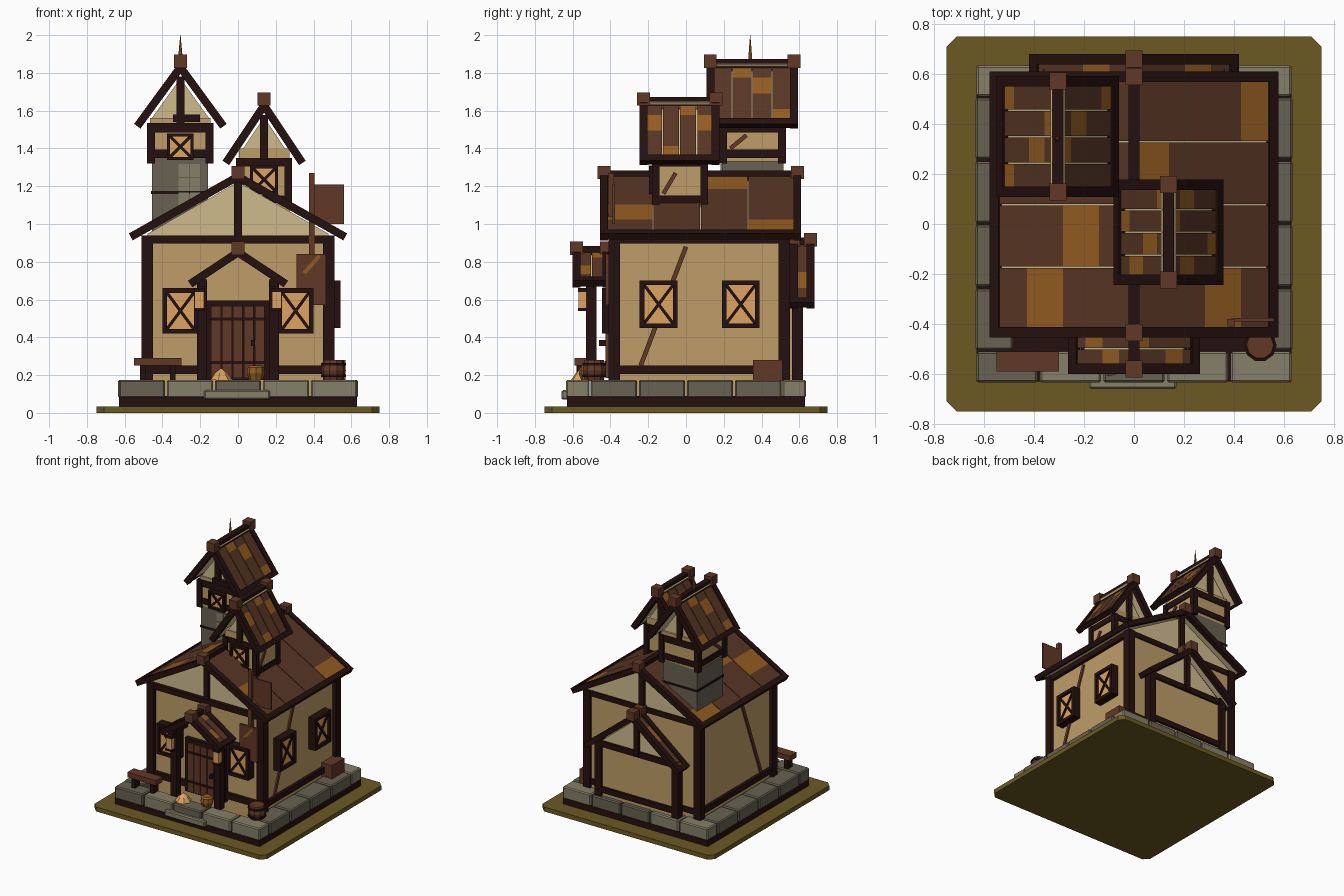
import bpy, bmesh, math, random
from mathutils import Matrix, Vector, Euler

if "Cube" in bpy.data.objects:
    bpy.data.objects.remove(bpy.data.objects["Cube"])

random.seed(4)

def lin(c):
    return tuple((v / 255 / 12.92) if v < 10 else ((v / 255 + .055) / 1.055) ** 2.4 for v in c) + (1,)

COLOURS = {"dark_timber": (36, 16, 14), "plaster": (190, 158, 103), "cream_plaster": (207, 187, 140),
           "roof_brown": (88, 54, 36), "rust_tile": (147, 92, 33), "stone": (104, 98, 82),
           "pale_stone": (134, 127, 104), "moss": (108, 90, 35), "warm_wood": (98, 56, 38),
           "amber_glow": (222, 164, 96)}
NAMES = list(COLOURS)
for n, c in COLOURS.items():
    bpy.data.materials.new(n).diffuse_color = lin(c)
TIMBER, WALL, CREAM, ROOF, RUST, STONE, PALE, MOSS, WOOD, GLOW = range(10)
parts = {}

def emit(part, mat, verts, faces, M):
    bm = parts.setdefault(part, bmesh.new())
    vs = [bm.verts.new(M @ Vector(v)) for v in verts]
    for f in faces:
        bm.faces.new([vs[i] for i in f]).material_index = mat

def prism(part, mat, pts, d0, d1, M=Matrix()):
    """Extrude an (x, z) outline along y."""
    n = len(pts)
    v = [(x, d0, z) for x, z in pts] + [(x, d1, z) for x, z in pts]
    f = [range(n), range(2 * n - 1, n - 1, -1)]
    f += [(i, n + i, n + (i + 1) % n, (i + 1) % n) for i in range(n)]
    emit(part, mat, v, f, M)

def box(part, mat, x0, x1, y0, y1, z0, z1, M=Matrix()):
    prism(part, mat, [(x0, z0), (x1, z0), (x1, z1), (x0, z1)], y0, y1, M)

def beam(part, mat, p, q, w, d, M=Matrix()):
    """Square timber from p to q; d is its depth out of the sloping plane."""
    p, q = Vector(p), Vector(q)
    T = Matrix.Translation(p) @ (q - p).to_track_quat('Z', 'Y').to_matrix().to_4x4()
    box(part, mat, -d / 2, d / 2, -w / 2, w / 2, 0, (q - p).length, M @ T)

def turned(part, mat, prof, x, y, n=10):
    """Lathe of (radius, z) profile points."""
    v = [(x + r * math.cos(2 * math.pi * i / n), y + r * math.sin(2 * math.pi * i / n), z)
         for r, z in prof for i in range(n)]
    k = len(prof)
    f = [range(n - 1, -1, -1), range((k - 1) * n, k * n)]
    f += [(j * n + i, j * n + (i + 1) % n, (j + 1) * n + (i + 1) % n, (j + 1) * n + i)
          for j in range(k - 1) for i in range(n)]
    emit(part, mat, v, f, Matrix())

def roof(part, cx, za, hw, ze, y0, y1, patches, cells=4):
    """Gabled roof: tiled strips, barge boards, eaves, ridge and end caps."""
    a, L = math.atan2(za - ze, hw), math.hypot(hw, za - ze)
    n = len(patches[0])
    step = (y1 - y0 - .06) / n
    for s, pl in zip((1, -1), patches):
        M = Matrix.Translation((cx, 0, za)) @ Euler((0, a if s > 0 else math.pi - a, 0)).to_matrix().to_4x4()
        def slab(mat, s0, s1, ya, yb, top, th):
            z = sorted((-s * top, -s * (top + th)))
            box(part, mat, s0, s1, ya, yb, z[0], z[1], M)
        slab(CREAM, 0, L - .02, y0 + .02, y1 - .02, .028, .008)
        for i in range(n):
            ya = y0 + .03 + i * step
            for c in range(cells):
                slab(RUST if pl[i] == c else ROOF, L * c / cells, L * (c + 1) / cells - .01 * (c == cells - 1),
                     ya + .003, ya + step - .003, .01, .018)
        slab(TIMBER, 0, L, y0, y0 + .042, 0, .042)
        slab(TIMBER, 0, L, y1 - .042, y1, 0, .042)
        slab(TIMBER, L - .04, L, y0, y1, 0, .036)
    box(part, TIMBER, cx - .022, cx + .022, y0, y1, za - .04, za + .008)
    for y in (y0 + .02, y1 - .02):
        box(part, WOOD, cx - .034, cx + .034, y - .034, y + .034, za - .038, za + .032)

def gable(part, cx, bw, z0, za, slope, y0, y1, drop=.055):
    """Cream gable infill under a roof, with a king post at each end."""
    zt = za - drop * math.hypot(1, slope)
    zr = zt - slope * bw
    prism(part, CREAM, [(cx - bw, z0), (cx + bw, z0), (cx + bw, zr), (cx, zt), (cx - bw, zr)], y0, y1)
    box(part, TIMBER, cx - .021, cx + .021, y0 - .025, y1 + .025, z0, zt + .01)

def frame(part, x0, x1, y0, y1, z0, z1, w, rails):
    """Corner posts and rails around a box; the outer faces are given."""
    for xa in (x0, x1 - w):
        for ya in (y0, y1 - w):
            box(part, TIMBER, xa, xa + w, ya, ya + w, z0, z1)
    for za, zb in rails:
        for ya in (y0 + .006, y1 - w + .006):
            box(part, TIMBER, x0 + .01, x1 - .01, ya, ya + w - .012, za, zb)
        for xa in (x0 + .006, x1 - w + .006):
            box(part, TIMBER, xa, xa + w - .012, y0 + .01, y1 - .01, za, zb)

def window(part, x, y, z, w, h, turn=0, f=.024, d=.05):
    """Glowing window with frame and crossed bars, facing -y before turning."""
    M = Matrix.Translation((x, y, z)) @ Matrix.Rotation(math.radians(turn), 4, 'Z')
    w, h = w / 2, h / 2
    box(part, GLOW, -w + .01, w - .01, -d + .02, 0, -h + .01, h - .01, M)
    for s in (-1, 1):
        box(part, TIMBER, min(s * w, s * (w - f)), max(s * w, s * (w - f)), -d, 0, -h, h, M)
        box(part, TIMBER, -w, w, -d, 0, min(s * h, s * (h - f)), max(s * h, s * (h - f)), M)
        beam(part, TIMBER, (-s * (w - f), -d + .018, -h + f), (s * (w - f), -d + .018, h - f), .016, .016, M)

# Ground plate, dark footing and stone ring
c, e = .75, .71
emit("ground", MOSS, [(x, y, z) for z in (0, .035) for x, y in
     ((-c, -e), (-e, -c), (e, -c), (c, -e), (c, e), (e, c), (-e, c), (-c, e))],
     [range(7, -1, -1), range(8, 16)] + [(i, (i + 1) % 8, 8 + (i + 1) % 8, 8 + i) for i in range(8)], Matrix())
box("footing", TIMBER, -.63, .63, -.63, .63, .03, .09)
for s in (-1, 1):
    for i in range(5):
        x, y = -.635 + .254 * i, s * .573
        box("foundation_stones", random.choice((STONE, PALE)), x + .005, x + .249, y - .062, y + .062, .08, .175)
    for i in range(4):
        x, y = s * .56, -.51 + .255 * i
        box("foundation_stones", random.choice((STONE, STONE, PALE)), x - .075, x + .075, y + .005, y + .25, .08, .175)
box("front_step", PALE, -.18, .17, -.66, -.55, .07, .12)

# Main house
box("house_walls", WALL, -.48, .48, -.375, .535, .09, .93)
frame("house_frame", -.51, .51, -.41, .55, .17, .94, .06, [(.205, .25), (.897, .94)])
gable("house_gable", 0, .48, .92, 1.275, .574, -.375, .535, .045)
roof("house_roof", 0, 1.275, .578, .95, -.455, .61, [[2, -1, 0, 3], [2, 1, -1, 3]])
for s in (-1, 1):
    beam("side_brace", WOOD, (s * .483, -.24, .25), (s * .483, 0, .88), .024, .016)
    window("front_window", s * .305, -.375, .54, .19, .24, 0, d=.07)
for y in (-.145, .29):
    window("side_window", .48, y, .575, .2, .25, 90, d=.062)

# Door with planks, straps and knob
box("door", TIMBER, -.175, .175, -.41, -.37, .175, .595)
for i in range(5):
    box("door", WOOD, -.143 + i * .058, -.091 + i * .058, -.425, -.4, .185, .565)
for z in (.26, .49):
    box("door", TIMBER, -.145, .145, -.43, -.42, z, z + .016)
box("door_knob", TIMBER, .07, .09, -.46, -.42, .355, .385)

# Porch with lanterns
roof("porch_roof", 0, .875, .265, .7, -.6, -.4, [[2, 0], [1, 2]])
for s in (-1, 1):
    x = s * .19
    box("porch_post", TIMBER, x - .026, x + .026, -.53, -.475, .17, .7)
    box("porch_post", TIMBER, x - .022, x + .022, -.56, -.38, .67, .71)
    x = s * .205
    box("lantern", GLOW, x - .024, x + .024, -.568, -.528, .555, .64)
    box("lantern", TIMBER, x - .028, x + .028, -.572, -.524, .64, .66)
    box("lantern", TIMBER, x - .028, x + .028, -.572, -.524, .54, .555)

# Rear bay
box("rear_bay", WALL, -.345, .345, .5, .6, .17, .6)
gable("rear_bay_gable", 0, .34, .57, .92, .81, .54, .6, .045)
roof("rear_bay_roof", 0, .92, .42, .585, .55, .68, [[2], [1]])
for s in (-1, 1):
    box("rear_bay_frame", TIMBER, s * .335 - .028, s * .335 + .028, .56, .62, .17, .62)
for z in (.205, .565):
    box("rear_bay_frame", TIMBER, -.34, .34, .57, .617, z, z + .045)

# Tower: stone shaft, timbered room, steep roof and spike
box("tower_shaft", STONE, -.455, -.16, .19, .515, .95, 1.35)
box("tower_band", TIMBER, -.461, -.154, .184, .521, 1.16, 1.175)
for i in range(2):
    for j in range(3):
        box("tower_blocks", PALE, -.315 + i * .06, -.26 + i * .06, .183, .2, 1.1 + j * .075, 1.168 + j * .075)
box("tower_room", WALL, -.465, -.145, .19, .515, 1.33, 1.56)
frame("tower_frame", -.482, -.13, .175, .53, 1.32, 1.535, .042, [(1.35, 1.395), (1.485, 1.535)])
window("tower_window", -.305, .19, 1.41, .14, .14, f=.016, d=.03)
for x in (-.468, -.142):
    beam("tower_brace", WOOD, (x, .235, 1.4), (x, .32, 1.47), .022, .014)
gable("tower_gable", -.305, .16, 1.53, 1.865, 1.39, .2, .5)
box("tower_gable_tie", TIMBER, -.345, -.2, .17, .2, 1.54, 1.58)
roof("tower_roof", -.305, 1.865, .245, 1.53, .108, .592, [[-1, 0, 1, 3], [3, 1, 0, 3]])
turned("spike", RUST, [(.012, 1.86), (.01, 1.9), (.001, 2.0)], -.305, .34, 6)

# Roof dormer
box("dormer_room", WALL, .005, .272, -.167, .103, 1.02, 1.4)
frame("dormer_frame", -.01, .287, -.18, .117, 1.1, 1.35, .04, [(1.11, 1.15), (1.305, 1.35)])
window("dormer_window", .138, -.167, 1.235, .15, .15, f=.016, d=.03)
for x in (.002, .275):
    beam("dormer_brace", WOOD, (x, -.12, 1.16), (x, -.055, 1.27), .022, .014)
gable("dormer_gable", .138, .13, 1.34, 1.665, 1.5, -.16, .1)
roof("dormer_roof", .138, 1.665, .22, 1.335, -.245, .178, [[1, 3, 0, 1], [2, 1, 3, 0]])

# Flag pole with banner and hanging board
box("flag_pole", WOOD, .375, .405, -.41, -.38, .57, 1.27)
box("banner", WOOD, .39, .56, -.39, -.377, 1.0, 1.21)
box("hanging_board", WOOD, .31, .465, -.425, -.41, .57, .84)
beam("board_stripe", RUST, (.35, -.426, .74), (.43, -.426, .83), .02, .006)

# Yard props: bench, barrel, crate, basket and grain heap
box("bench", WOOD, -.55, -.3, -.59, -.51, .25, .29)
for x in (-.52, -.36):
    box("bench", TIMBER, x, x + .03, -.58, -.52, .17, .25)
turned("barrel", WOOD, [(.052, .17), (.066, .225), (.054, .28)], .505, -.485)
for z in (.19, .25):
    turned("barrel_hoop", TIMBER, [(.066, z), (.066, z + .014)], .505, -.485)
box("crate", WOOD, .47, .57, .355, .51, .17, .28)
turned("basket", RUST, [(.036, .175), (.048, .21), (.044, .24), (.03, .25)], .095, -.52, 8)
turned("grain_heap", GLOW, [(.06, .175), (.035, .21), (.004, .235)], -.09, -.55, 7)

# Turn every part into an object
for name, bm in parts.items():
    bmesh.ops.recalc_face_normals(bm, faces=bm.faces)
    me = bpy.data.meshes.new(name)
    used = sorted({f.material_index for f in bm.faces})
    for f in bm.faces:
        f.material_index = used.index(f.material_index)
    bm.to_mesh(me)
    bm.free()
    for i in used:
        me.materials.append(bpy.data.materials[NAMES[i]])
    ob = bpy.data.objects.new(name, me)
    bpy.context.collection.objects.link(ob)
    if name in ("foundation_stones", "front_step"):
        ob.modifiers.new("worn_edges", 'BEVEL').width = .008

for m in bpy.data.materials:
    if m.users and not m.is_grease_pencil:
        m.use_nodes = True
        m.node_tree.nodes["Principled BSDF"].inputs["Base Color"].default_value = m.diffuse_color
